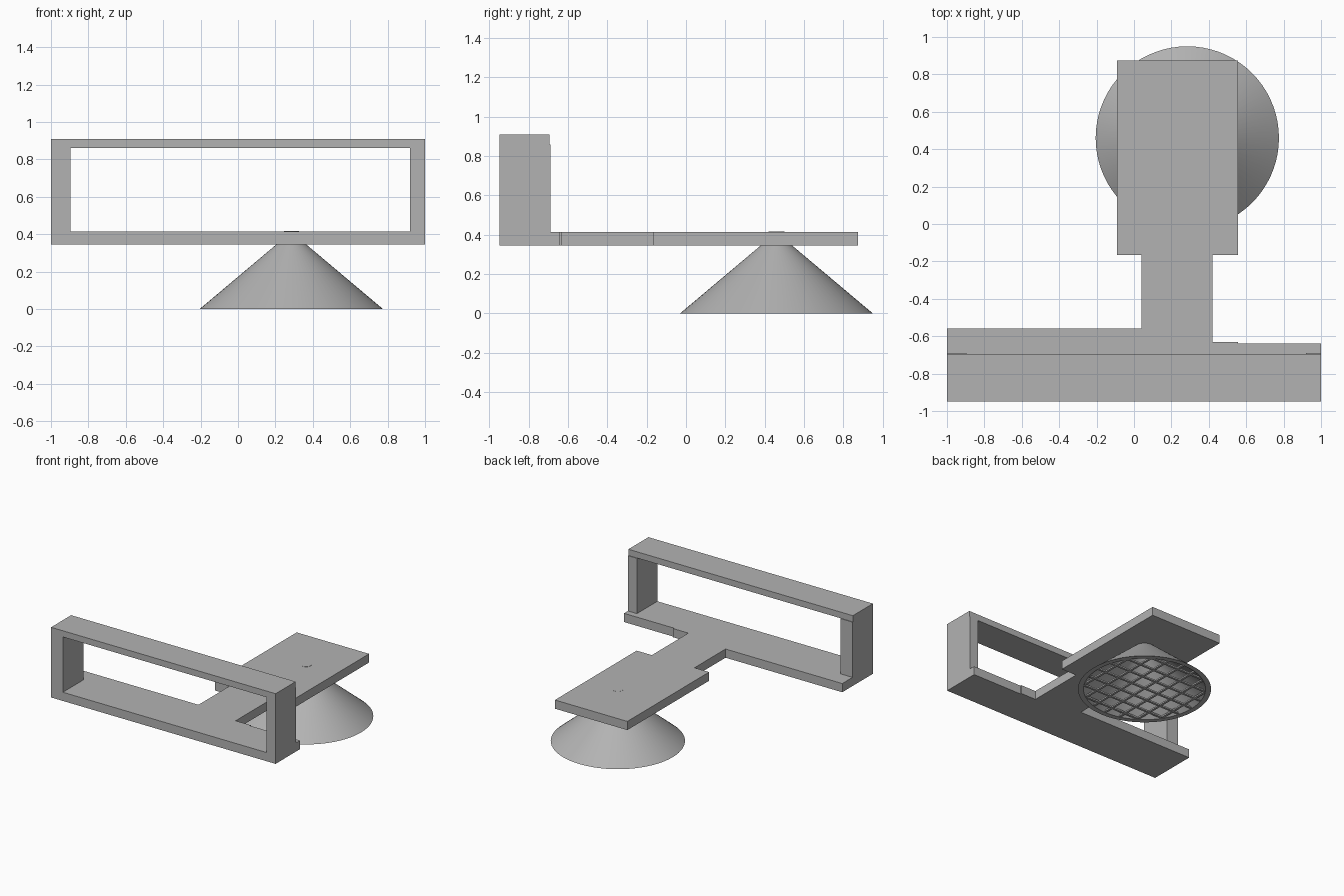
import bpy, bmesh, math
from mathutils import Vector

old = bpy.data.objects.get("Cube")
if old:
    bpy.data.objects.remove(old, do_unlink=True)

grey = bpy.data.materials.new("plain_grey")
grey.use_nodes = True
colour = (0.45, 0.45, 0.45, 1)
grey.diffuse_color = colour
grey.node_tree.nodes["Principled BSDF"].inputs["Base Color"].default_value = colour

FRONT, BACK = -0.95, -0.695       # depth of the upright frame
LOW, DECK, TOP = 0.345, 0.415, 0.91
CX, CY, R = 0.285, 0.46, 0.49     # cone centre and foot radius


def finish(bm, name, smooth=False):
    bmesh.ops.recalc_face_normals(bm, faces=bm.faces)
    mesh = bpy.data.meshes.new(name)
    bm.to_mesh(mesh)
    bm.free()
    mesh.materials.append(grey)
    obj = bpy.data.objects.new(name, mesh)
    bpy.context.collection.objects.link(obj)
    if smooth:
        bpy.ops.object.select_all(action='DESELECT')
        obj.select_set(True)
        bpy.context.view_layer.objects.active = obj
        bpy.ops.object.shade_smooth_by_angle(angle=math.radians(30))
    return obj


def add_box(bm, low, high):
    low, high = Vector(low), Vector(high)
    verts = bmesh.ops.create_cube(bm, size=1)["verts"]
    for v in verts:
        v.co = (low + high) / 2 + v.co * (high - low)


def box(name, low, high):
    bm = bmesh.new()
    add_box(bm, low, high)
    return finish(bm, name)


def lathe(name, profile, steps=72):
    bm = bmesh.new()
    verts = [bm.verts.new((CX + r, CY, z)) for r, z in profile]
    edges = [bm.edges.new(pair) for pair in zip(verts, verts[1:])]
    bmesh.ops.spin(bm, geom=verts + edges, cent=(CX, CY, 0), axis=(0, 0, 1),
                   angle=math.tau, steps=steps)
    bmesh.ops.remove_doubles(bm, verts=bm.verts, dist=1e-5)
    return finish(bm, name, True)


# Base plate: front strip, neck and rear pad in one outline
outline = [(-1, FRONT), (1, FRONT), (1, -0.64), (0.555, -0.64), (0.555, -0.63),
           (0.42, -0.63), (0.42, -0.165), (0.555, -0.165), (0.555, 0.875),
           (-0.09, 0.875), (-0.09, -0.165), (0.04, -0.165), (0.04, -0.56), (-1, -0.56)]
bm = bmesh.new()
face = bm.faces.new([bm.verts.new((x, y, LOW)) for x, y in outline])
raised = bmesh.ops.extrude_face_region(bm, geom=[face])["geom"]
bmesh.ops.translate(bm, vec=(0, 0, DECK - LOW),
                    verts=[g for g in raised if isinstance(g, bmesh.types.BMVert)])
finish(bm, "base_plate")

# Upright frame
box("right_post", (-1, FRONT, DECK), (-0.895, BACK + 0.005, 0.86))
box("left_post", (0.92, FRONT, DECK), (1, BACK + 0.005, 0.86))
box("top_bar", (-1, FRONT, 0.86), (1, BACK, TOP))

# Hollow cone foot and the pin through the plate
lathe("cone_foot", [(0, LOW), (0.08, LOW), (R, 0), (0.45, 0), (0.06, 0.325), (0, 0.325)])
lathe("pin", [(0, 0.33), (0.04, 0.33), (0.04, DECK + 0.001), (0, DECK + 0.001)], 32)

# Grille of crossed bars, each cut to the chord of the opening
bm = bmesh.new()
half = 0.009
for i in range(-3, 4):
    d = i * 0.125
    c = math.sqrt(0.455 ** 2 - d ** 2)
    add_box(bm, (CX + d - half, CY - c, 0.002), (CX + d + half, CY + c, 0.014))
    add_box(bm, (CX - c, CY + d - half, 0.003), (CX + c, CY + d + half, 0.015))
finish(bm, "foot_grille")
